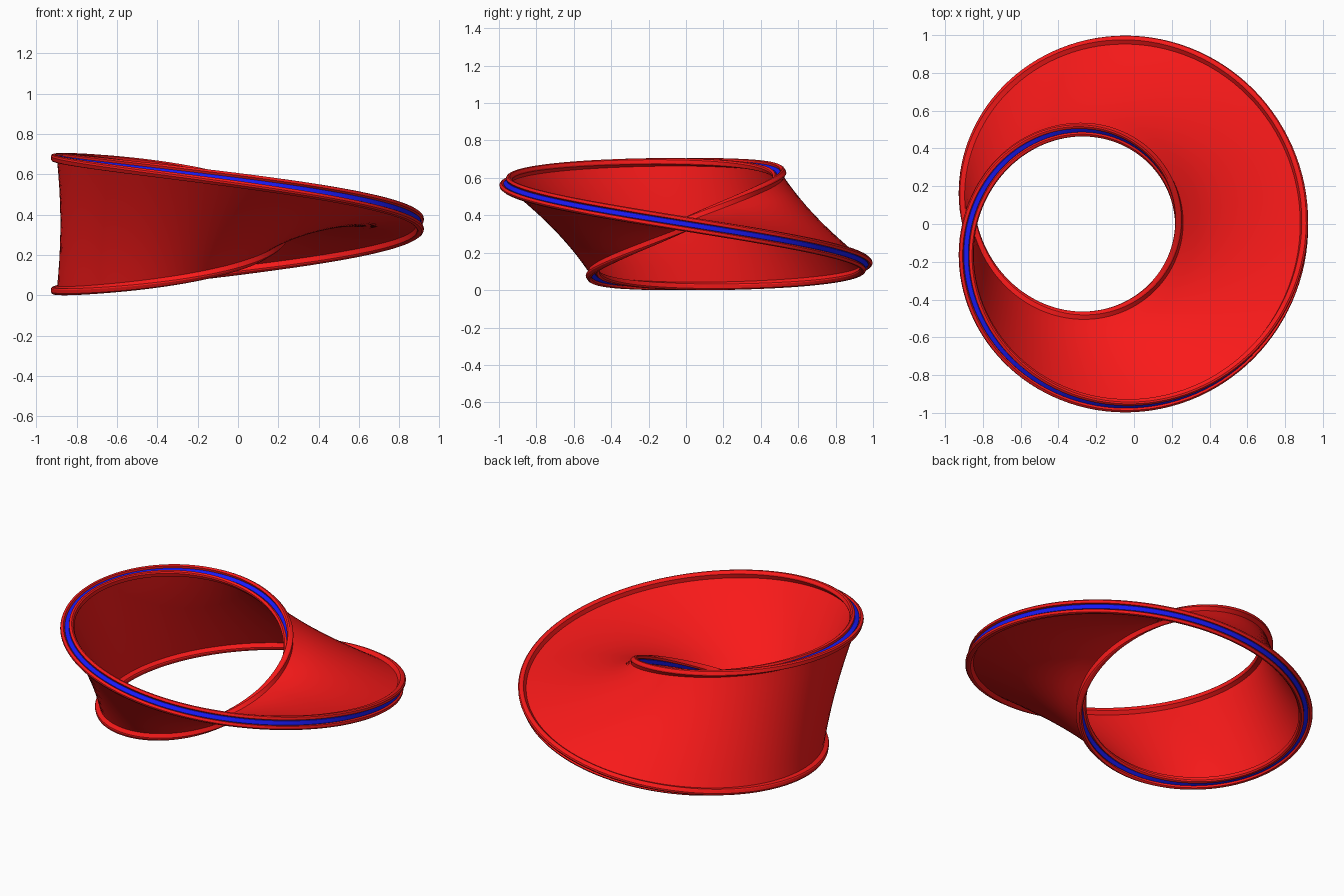
import bpy
import math
from math import sin, cos, pi

if "Cube" in bpy.data.objects:
    bpy.data.objects.remove(bpy.data.objects["Cube"])

CX, R, ZC = -0.15, 0.72, 0.353   # ring centre, ring radius, mid height
N = 256                          # steps for two turns of the twisted ring


def point(t, s, n):
    """Point at ring angle t, s across the band, n along the band normal."""
    c, k = cos(t / 2), sin(t / 2)
    r = R + s * c + n * k
    return (CX + r * cos(t), r * sin(t), ZC - s * k + n * c)


def material(name, color):
    m = bpy.data.materials.new(name)
    m.diffuse_color = color
    m.use_nodes = True
    m.node_tree.nodes["Principled BSDF"].inputs["Base Color"].default_value = m.diffuse_color
    return m


def sweep(name, section, mat):
    """Sweep a section through two turns, so it closes on itself and covers both sides."""
    m = len(section)
    verts = [point(4 * pi * i / N, s, n) for i in range(N) for s, n in section]
    faces = []
    for i in range(N):
        a, b = i * m, ((i + 1) % N) * m
        faces += [(a + j, a + j + 1, b + j + 1, b + j) for j in range(m - 1)]
    mesh = bpy.data.meshes.new(name)
    mesh.from_pydata(verts, [], faces)
    mesh.materials.append(mat)
    ob = bpy.data.objects.new(name, mesh)
    bpy.context.collection.objects.link(ob)
    bpy.ops.object.select_all(action='DESELECT')
    ob.select_set(True)
    bpy.context.view_layer.objects.active = ob
    bpy.ops.object.shade_smooth_by_angle(angle=math.radians(30))
    return ob


red = material("red", (0.95, 0.01, 0.01, 1))
blue = material("blue", (0.01, 0.01, 0.95, 1))

# twisted band, both faces in one sweep
sweep("band", [(-0.31 + 0.62 * i / 8, 0.011) for i in range(9)], red)

# grooved rim along the single edge
half = [(0.31, 0.011), (0.318, 0.036), (0.324, 0.04), (0.342, 0.04),
        (0.350, 0.034), (0.352, 0.026), (0.350, 0.018), (0.336, 0.014)]
sweep("rim", half + [(s, -n) for s, n in reversed(half)], red)

# blue strip set in the groove
sweep("groove_strip", [(0.337, 0.0145), (0.340, 0.012), (0.340, -0.012), (0.337, -0.0145)], blue)
